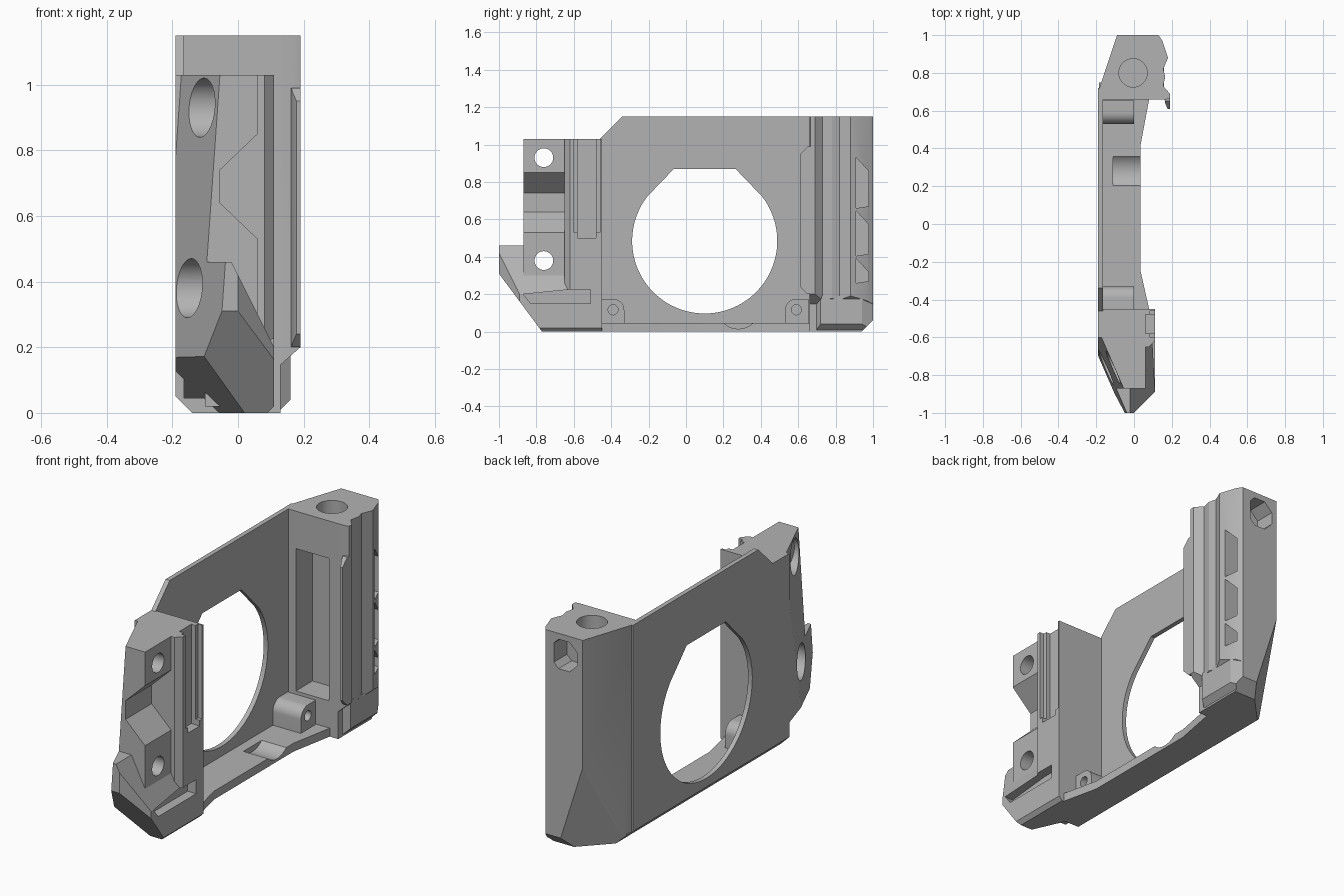
import bpy, bmesh, math
from mathutils import Vector

if "Cube" in bpy.data.objects:
    bpy.data.objects.remove(bpy.data.objects["Cube"])

grey = bpy.data.materials.new("mid_grey")
grey.diffuse_color = (0.45, 0.45, 0.45, 1)
grey.use_nodes = True
grey.node_tree.nodes["Principled BSDF"].inputs["Base Color"].default_value = grey.diffuse_color


def prism(name, pts, axis, a, b):
    """Extrude a 2D profile along an axis from a to b."""
    place = {'x': lambda p, t: (t, p[0], p[1]),
             'y': lambda p, t: (p[0], t, p[1]),
             'z': lambda p, t: (p[0], p[1], t)}[axis]
    bm = bmesh.new()
    lo = [bm.verts.new(place(p, a)) for p in pts]
    hi = [bm.verts.new(place(p, b)) for p in pts]
    bm.faces.new(lo)
    bm.faces.new(hi[::-1])
    n = len(pts)
    for i in range(n):
        bm.faces.new((lo[i], hi[i], hi[(i + 1) % n], lo[(i + 1) % n]))
    bmesh.ops.recalc_face_normals(bm, faces=bm.faces)
    me = bpy.data.meshes.new(name)
    bm.to_mesh(me)
    bm.free()
    me.materials.append(grey)
    ob = bpy.data.objects.new(name, me)
    bpy.context.collection.objects.link(ob)
    return ob


def box(name, x0, x1, y0, y1, z0, z1):
    return prism(name, [(x0, y0), (x1, y0), (x1, y1), (x0, y1)], 'z', z0, z1)


def circle(u, v, r, n=48):
    return [(u + r * math.cos(math.tau * (i + .5) / n),
             v + r * math.sin(math.tau * (i + .5) / n)) for i in range(n)]


def trim(ob, p, q, r):
    """Slice off the corner beyond the plane through three points."""
    p, q, r = Vector(p), Vector(q), Vector(r)
    nrm = (q - p).cross(r - p).normalized()
    mid = sum((v.co for v in ob.data.vertices), Vector()) / len(ob.data.vertices)
    if nrm.dot(mid - p) > 0:
        nrm = -nrm
    bm = bmesh.new()
    bm.from_mesh(ob.data)
    res = bmesh.ops.bisect_plane(bm, geom=bm.verts[:] + bm.edges[:] + bm.faces[:], dist=1e-5,
                                 plane_co=p, plane_no=nrm, clear_outer=True)
    edges = [e for e in res['geom_cut'] if isinstance(e, bmesh.types.BMEdge) and e.is_boundary]
    if edges:
        bmesh.ops.edgeloop_fill(bm, edges=edges)
    bmesh.ops.recalc_face_normals(bm, faces=bm.faces)
    bm.to_mesh(ob.data)
    bm.free()


def cut(cutter, *targets):
    for ob in targets:
        m = ob.modifiers.new("cut", 'BOOLEAN')
        m.operation, m.solver, m.object = 'DIFFERENCE', 'EXACT', cutter
        bpy.context.view_layer.objects.active = ob
        bpy.ops.object.modifier_apply(modifier=m.name)
    bpy.data.objects.remove(cutter)


def bottom_chamfer(ob):
    trim(ob, (-.19, 0, .05), (-.14, 0, 0), (-.19, 1, .05))


# side plate with the big opening
plate = prism("side_plate", [(-.6, 0), (.72, 0), (.72, 1.15), (-.34, 1.15), (-.46, 1.03), (-.6, 1.03)],
              'x', -.19, -.165)
bottom_chamfer(plate)
r, cy, cz = .388, .1, .485
arc = [(cy + r * math.cos(t), cz + r * math.sin(t))
       for t in [math.radians(142 + 256 * i / 56) for i in range(57)]]
cut(prism("opening", arc + [(.265, .87), (-.065, .87)], 'x', -.3, 0), plate)

# bottom shelf with the shallow round groove
shelf = prism("bottom_shelf", [(-.19, -.6), (.08, -.6), (.08, -.45), (.035, -.25), (.035, .42), (.08, .66),
                               (.08, .75), (-.19, .75)], 'z', 0, .045)
bottom_chamfer(shelf)
cut(prism("groove", circle(.28, .13, .115), 'x', -.11, .2), shelf)

# screw bosses, rounded on the side facing the opening
for name, y, s in (("front_boss", -.39, 1), ("rear_boss", .59, -1)):
    top = [(y + s * .06 * math.sin(t), .115 + .06 * math.cos(t))
           for t in [math.pi / 2 * i / 10 for i in range(11)]]
    boss = prism(name, [(y - s * .065, .03), (y - s * .065, .175)] + top + [(y + s * .06, .03)],
                 'x', -.17, 0)
    cut(prism("screw_hole", circle(y, .117, .027, 24), 'x', -.1, .1), boss)

# front pillar: main body, rail column and pointed toe
body = box("front_pillar", -.19, .06, -.87, -.45, .05, 1.03)
rail = prism("front_rail", [(-.1, -.65), (.08, -.65), (.11, -.62), (.11, -.45), (-.1, -.45)], 'z', .02, 1.03)
toe = box("front_toe", -.19, .11, -1, -.45, 0, .46)
slant = ((-.19, -.56, 1.03), (-.055, -.87, 1.03), (-.09, -.87, .53))
for ob in (body, toe):
    trim(ob, *slant)
    trim(ob, (-.04, -1, .31), (.02, -.77, 0), (.1, -.77, 0))
    trim(ob, (-.19, -.70, .17), (-.1, -.9, .17), (.02, -.77, 0))
    bottom_chamfer(ob)
trim(toe, (0, -1, 0), (.11, -.89, 0), (0, -1, 1))
trim(toe, (0, -1, .42), (.11, -1, .2), (0, 0, .42))
trim(toe, (.09, 0, 0), (.11, 0, .02), (.09, 1, 0))
cut(prism("side_notch", [(.06, .85), (-.055, .74), (-.055, .64), (.06, .53), (.2, .53), (.2, .85)],
          'y', -1.1, -.65), body)
cut(box("rail_channel", .055, .2, -.58, -.48, .5, 1.1), rail)
cut(box("rail_step", .085, .2, -.6, -.46, .53, 1.1), rail)
cut(prism("ledge_slot", [(-.83, .15), (-.51, .15), (-.51, .225), (-.62, .225), (-.87, .2)], 'x', .055, .2),
    rail, toe)
for z in (.93, .38):
    cut(prism("bolt_hole", circle(-.76, z, .05), 'x', -.4, .4), body, toe)
    cut(prism("bolt_head", circle(-.76, z, .09), 'x', -.4, -.045), body, toe)

# rear pillar core with pocket, bolt hole and nut recess
rear = prism("rear_pillar", [(-.19, .66), (-.19, .7), (-.09, 1), (.13, 1), (.13, .66)], 'z', 0, 1.15)
base = prism("rear_base", [(-.1, .66), (.08, .66), (.16, .72), (.16, .94), (.13, 1), (-.05, 1)],
             'z', 0, .19)
for ob in (rear, base):
    trim(ob, (-.09, 1, .47), (-.17, .76, 0), (.05, 1, .03))
    trim(ob, (0, .94, 0), (0, 1, .06), (1, 1, .06))
bottom_chamfer(rear)
trim(base, (.12, 0, 0), (.16, 0, .04), (.12, 1, 0))

# ridged rear rail and its hook
ridges = prism("rear_rail", [(.08, .66), (.17, .66), (.19, .665), (.19, .69), (.155, .73), (.165, .78),
                             (.155, .82), (.18, .88), (.15, .97), (.13, 1), (.08, 1)], 'z', .1, 1.15)
trim(ridges, (.19, 0, .2), (.1, 0, .12), (.19, 1, .2))
hook = prism("rear_hook", [(.16, .67), (.165, .64), (.178, .61), (.19, .61), (.19, .67)], 'z', .2, .99)
trim(hook, (0, .61, .95), (0, .65, .99), (1, .61, .95))
trim(hook, (0, .61, .24), (0, .65, .2), (1, .61, .24))

cut(box("inner_pocket", -.12, .075, .6, .8, .19, .95), rear, base)
cut(prism("top_hole", circle(-.005, .8, .075), 'z', .97, 1.3), rear)
cut(prism("nut_recess", circle(.02, 1.04, .085, 8), 'y', .89, 1.2), rear)
for z0, z1 in ((.66, .93), (.405, .645), (.26, .39)):
    cut(prism("side_slot", [(.91, z0), (.975, z0 + .01), (.975, z1 - .07), (.91, z1)], 'x', .07, .3),
        ridges, rear)

# smooth the round holes, keep the edges crisp
for ob in bpy.context.collection.objects:
    ob.select_set(True)
    bpy.context.view_layer.objects.active = ob
bpy.ops.object.shade_smooth_by_angle(angle=math.radians(20))
